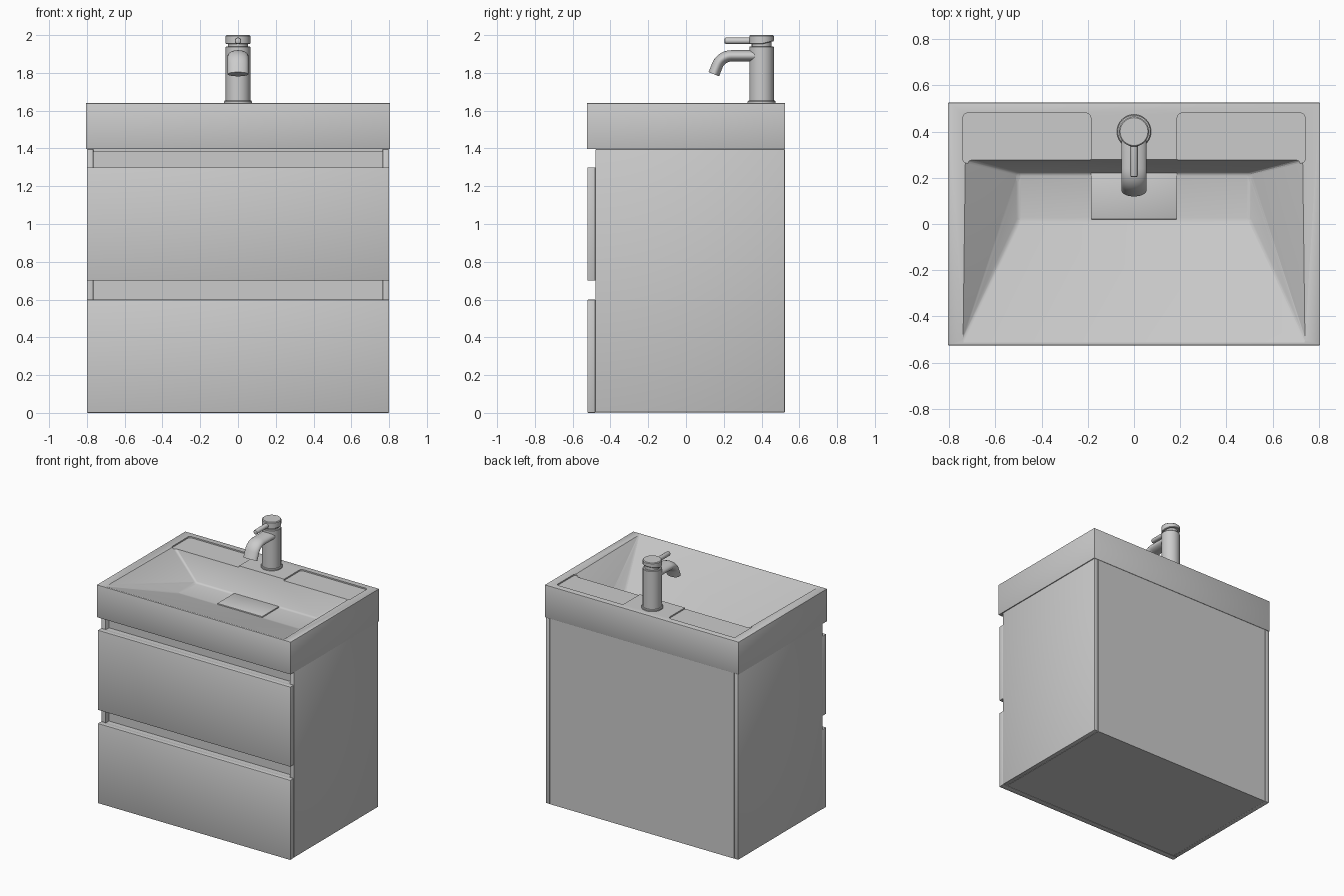
import bpy, bmesh, math
from mathutils import Vector

if "Cube" in bpy.data.objects:
    bpy.data.objects.remove(bpy.data.objects["Cube"])


def finish(bm, name, smooth=False):
    bmesh.ops.recalc_face_normals(bm, faces=bm.faces)
    me = bpy.data.meshes.new(name)
    bm.to_mesh(me)
    bm.free()
    ob = bpy.data.objects.new(name, me)
    bpy.context.collection.objects.link(ob)
    if smooth:
        shade(ob)
    return ob


def shade(ob):
    bpy.ops.object.select_all(action='DESELECT')
    ob.select_set(True)
    bpy.context.view_layer.objects.active = ob
    bpy.ops.object.shade_smooth_by_angle(angle=math.radians(35))


def box(name, x, y, z, bevel=0.0, upright_only=False, seg=2):
    """Box from (min, max) ranges, optionally with rounded edges."""
    bm = bmesh.new()
    bmesh.ops.create_cube(bm, size=1)
    for v in bm.verts:
        v.co = [r[0] if c < 0 else r[1] for c, r in zip(v.co, (x, y, z))]
    if bevel:
        edges = [e for e in bm.edges if not upright_only or
                 abs(e.verts[0].co.z - e.verts[1].co.z) > 1e-4]
        bmesh.ops.bevel(bm, geom=edges, offset=bevel, segments=seg,
                        profile=0.5, affect='EDGES')
    return finish(bm, name, bevel > 0)


def loft(name, rings):
    """Skin a list of equal-length point rings and cap both ends."""
    bm = bmesh.new()
    vr = [[bm.verts.new(p) for p in ring] for ring in rings]
    n = len(vr[0])
    for a, b in zip(vr, vr[1:]):
        for i in range(n):
            bm.faces.new((a[i], a[(i + 1) % n], b[(i + 1) % n], b[i]))
    bm.faces.new(vr[0])
    bm.faces.new(vr[-1])
    return finish(bm, name, True)


def turned(name, cy, profile, n=40):
    """Upright round part from (radius, z) pairs."""
    return loft(name, [[(r * math.cos(2 * math.pi * i / n),
                         cy + r * math.sin(2 * math.pi * i / n), z)
                        for i in range(n)] for r, z in profile])


def swept(name, path, n=28):
    """Oval tube in the x = 0 plane from (y, z, half width, half height)."""
    rings = []
    for i, (y, z, w, h) in enumerate(path):
        a, b = path[max(i - 1, 0)], path[min(i + 1, len(path) - 1)]
        t = Vector((0, b[0] - a[0], b[1] - a[1])).normalized()
        up = Vector((1, 0, 0)).cross(t)
        rings.append([Vector((0, y, z)) + Vector((w * math.cos(k), 0, 0)) + up * h * math.sin(k)
                      for k in (2 * math.pi * j / n for j in range(n))])
    return loft(name, rings)


def cut(ob, cutter):
    m = ob.modifiers.new("cut", 'BOOLEAN')
    m.operation, m.solver, m.object = 'DIFFERENCE', 'EXACT', cutter
    bpy.ops.object.select_all(action='DESELECT')
    ob.select_set(True)
    bpy.context.view_layer.objects.active = ob
    bpy.ops.object.modifier_apply(modifier=m.name)
    bpy.data.objects.remove(cutter)


# Cabinet: side panels, inset body, rail under the basin
for s, side in ((-1, "left"), (1, "right")):
    box(side + "_side_panel", sorted((s * 0.766, s * 0.8)), (-0.48, 0.523), (0.003, 1.396), 0.003)
box("cabinet_body", (-0.765, 0.765), (-0.44, 0.522), (0.003, 1.396))
box("top_rail", (-0.765, 0.765), (-0.475, -0.43), (1.38, 1.397))

# Drawer fronts
for name, z0, z1 in (("lower_drawer_front", 0, 0.6), ("upper_drawer_front", 0.7, 1.3)):
    box(name, (-0.8, 0.8), (-0.522, -0.479), (z0, z1), 0.005)
    box(name + "_backing", (-0.763, 0.763), (-0.48, -0.43), (z0 + 0.004, z1 - 0.004))

# Basin block with sloping bowl and two shallow shelf trays cut out
TOP, FLOOR = 1.64, 1.45
basin = box("basin", (-0.805, 0.805), (-0.525, 0.525), (1.396, TOP), 0.003)
bm = bmesh.new()
for s in (-1, 1):
    for x, y, z in ((0.745, -0.507, TOP), (0.73, 0.28, TOP),
                    (0.745, -0.507, TOP + 0.1), (0.73, 0.28, TOP + 0.1),
                    (0.5, 0.015, FLOOR), (0.5, 0.22, FLOOR)):
        bm.verts.new((s * x, y, z))
bmesh.ops.convex_hull(bm, input=bm.verts)
bmesh.ops.dissolve_limit(bm, angle_limit=0.01, verts=bm.verts, edges=bm.edges)
lower = [e for e in bm.edges if min(v.co.z for v in e.verts) < TOP - 0.01]
bmesh.ops.bevel(bm, geom=lower, offset=0.012, segments=3, profile=0.5, affect='EDGES')
cut(basin, finish(bm, "bowl_cutter"))
for s in (-1, 1):
    cut(basin, box("tray_cutter", sorted((s * 0.187, s * 0.74)), (0.262, 0.48),
                   (TOP - 0.01, TOP + 0.1), 0.02, True, 5))
shade(basin)
box("drain_cover", (-0.187, 0.187), (0.02, 0.221), (FLOOR - 0.02, FLOOR + 0.009), 0.004)

# Tap: flange, body, cap, lever and bent spout
CY = 0.4
turned("tap_flange", CY, [(0.074, TOP - 0.012), (0.074, 1.648), (0.07, 1.653), (0.05, 1.653)])
turned("tap_body", CY, [(0.065, 1.645), (0.065, 1.936), (0.062, 1.94), (0.052, 1.94),
                        (0.052, 1.97)])
cap = turned("tap_cap", CY, [(0.05, 1.952), (0.062, 1.952), (0.065, 1.955),
                             (0.065, 1.995), (0.06, 2.0)])
for v in cap.data.vertices:
    if v.co.z < 1.96:
        v.co.z += 0.25 * max(0, v.co.y - CY)
swept("tap_lever", [(0.37, 1.97, 0.017, 0.017), (0.211, 1.97, 0.017, 0.017),
                    (0.206, 1.97, 0.015, 0.015), (0.204, 1.97, 0.011, 0.011)], 20)
spout = [(0.38, 1.89, 0.055, 0.03), (0.24, 1.89, 0.055, 0.03)]
for i in range(1, 9):
    a = math.radians(66 * i / 8)
    spout.append((0.24 - 0.08 * math.sin(a), 1.89 - 0.08 * (1 - math.cos(a)), 0.055, 0.03))
spout.append((0.147, 1.793, 0.055, 0.03))
swept("tap_spout", spout)
